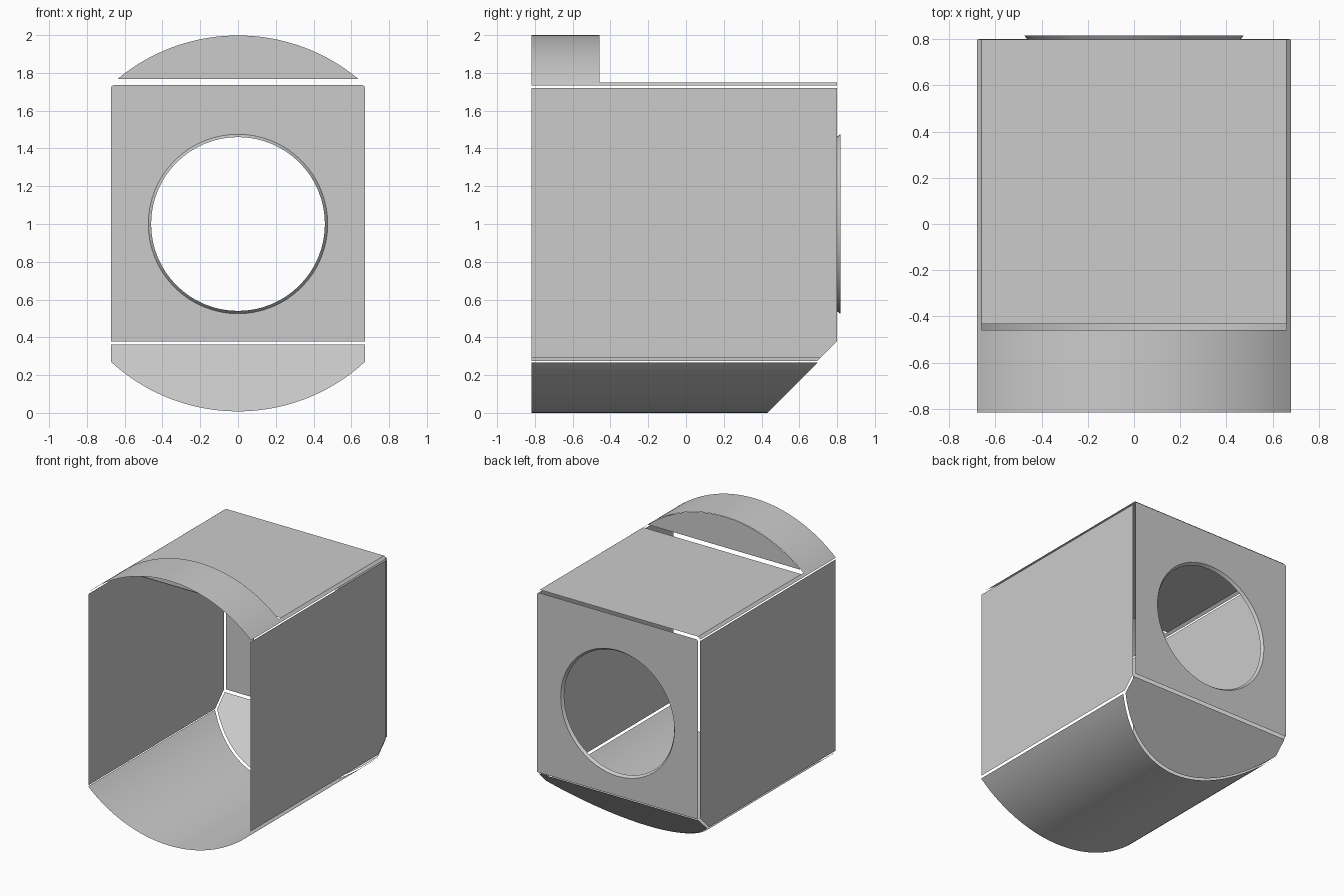
import bpy, bmesh, math

if "Cube" in bpy.data.objects:
    bpy.data.objects.remove(bpy.data.objects["Cube"], do_unlink=True)

grey = bpy.data.materials.new("plain grey")
grey.use_nodes = True
grey.diffuse_color = (0.6, 0.6, 0.6, 1)
grey.node_tree.nodes["Principled BSDF"].inputs["Base Color"].default_value = (0.6, 0.6, 0.6, 1)

W = 0.68                     # half width of the body
FRONT, BACK = -0.817, 0.817  # open front edge and back plate
WALL_BACK = 0.8              # rear edge of walls and roof
AXIS = 1.0                   # height of the curved shell's axis
GAP = 0.015


def finish(name, bm, outward, smooth=False):
    """Turn a bmesh sheet into an object whose faces point along outward(center)."""
    bm.normal_update()
    for f in bm.faces:
        if f.normal.dot(outward(f.calc_center_median())) < 0:
            f.normal_flip()
    mesh = bpy.data.meshes.new(name)
    bm.to_mesh(mesh)
    bm.free()
    mesh.materials.append(grey)
    if smooth:
        mesh.polygons.foreach_set("use_smooth", [True] * len(mesh.polygons))
    ob = bpy.data.objects.new(name, mesh)
    bpy.context.collection.objects.link(ob)


def vec(*v):
    from mathutils import Vector
    return lambda c: Vector(v)


def radial(c):
    from mathutils import Vector
    return Vector((c.x, 0, c.z - AXIS))


def sheet(name, loops, normal):
    """Flat sheet from an outer loop and optional hole loops."""
    bm = bmesh.new()
    if len(loops) == 1:
        bm.faces.new([bm.verts.new(p) for p in loops[0]])
    else:
        for loop in loops:
            vs = [bm.verts.new(p) for p in loop]
            for a, b in zip(vs, vs[1:] + vs[:1]):
                bm.edges.new((a, b))
        bmesh.ops.triangle_fill(bm, edges=bm.edges[:], use_beauty=True)
    finish(name, bm, vec(*normal))


def strip(name, side_a, side_b, outward, closed=False):
    """Smooth ribbon of quads between two matching rows of points."""
    bm = bmesh.new()
    a = [bm.verts.new(p) for p in side_a]
    b = [bm.verts.new(p) for p in side_b]
    for i in range(len(a) if closed else len(a) - 1):
        j = (i + 1) % len(a)
        bm.faces.new((a[i], a[j], b[j], b[i]))
    finish(name, bm, outward, True)


def arc(x_start, x_end, r, sign, n=48):
    """(x, z) points along the shell circle, top for sign 1, bottom for -1."""
    t0, t1 = math.asin(x_start / r), math.asin(x_end / r)
    ts = [t0 + (t1 - t0) * i / n for i in range(n + 1)]
    return [(r * math.sin(t), AXIS + sign * r * math.cos(t)) for t in ts]


def circle(r, y, n=64):
    return [(r * math.cos(math.tau * i / n), y, AXIS + r * math.sin(math.tau * i / n))
            for i in range(n)]


# Side walls with a sloped lower rear corner
for side, name, low in ((1, "left_wall", 0.29), (-1, "right_wall", 0.275)):
    x = side * (W - 0.002)
    sheet(name, [[(x, FRONT, low), (x, low + 0.42, low), (x, WALL_BACK, 0.38),
                  (x, WALL_BACK, 1.72), (x, FRONT, 1.72)]], (side, 0, 0))

# Curved floor, cut at a slope towards the back
floor = arc(-W, W, 1, -1)
strip("curved_floor", [(x, FRONT, z) for x, z in floor],
      [(x, z + 0.43, z) for x, z in floor], radial)

# Raised curved lip at the top front
STEP = -0.458
lip = arc(-W, W, 1, 1)
strip("front_lip", [(x, FRONT, z) for x, z in lip],
      [(x, STEP, z) for x, z in lip], radial)

# Narrow curved edges beside the roof
ROOF, ROOF_X = 1.75, 0.661
for side, name in ((1, "left_roof_edge"), (-1, "right_roof_edge")):
    edge = arc(side * ROOF_X, side * W, 1, 1, 3)
    strip(name, [(x, STEP, z) for x, z in edge],
          [(x, WALL_BACK, z) for x, z in edge], radial)

# Flat roof
roof_front = STEP + 0.025
sheet("roof", [[(-ROOF_X, roof_front, ROOF), (ROOF_X, roof_front, ROOF),
                (ROOF_X, WALL_BACK, ROOF), (-ROOF_X, WALL_BACK, ROOF)]], (0, 0, 1))

# Upright step behind the lip
sheet("lip_step", [[(x, STEP, z) for x, z in arc(-0.638, 0.638, 0.998, 1)]], (0, 1, 0))

# Back plate with round opening and clipped upper corners
PX, PZ, LOW = W - 0.008, 1.735, 0.377
outer = [(-PX, BACK, LOW), (PX, BACK, LOW), (PX, BACK, PZ - GAP), (PX - 0.004, BACK, PZ - 0.004),
         (PX - GAP, BACK, PZ), (GAP - PX, BACK, PZ), (0.004 - PX, BACK, PZ - 0.004),
         (-PX, BACK, PZ - GAP)]
sheet("back_plate", [outer, circle(0.475, BACK)], (0, 1, 0))

# Chamfered rim of the opening
strip("opening_rim", circle(0.475, BACK), circle(0.46, BACK - 0.02),
      lambda c: -radial(c), True)

# Sloped plate between back plate and floor
slope = [(-PX, 0.362)] + arc(-PX, PX, 0.992, -1) + [(PX, 0.362)]
sheet("sloped_plate", [[(x, z + 0.44, z) for x, z in slope]], (0, 1, -1))
